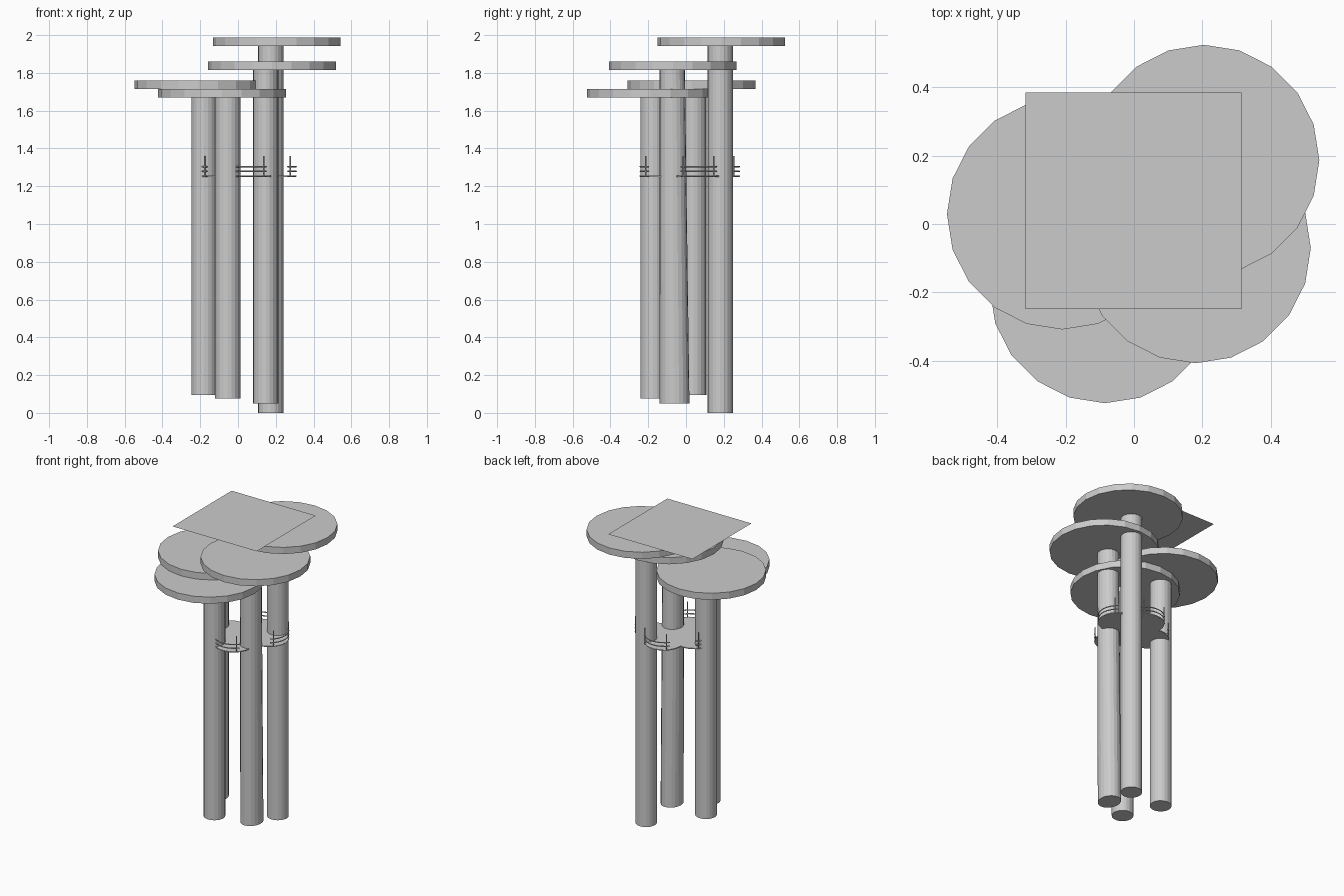
import bpy, math
from mathutils import Vector

if "Cube" in bpy.data.objects:
    bpy.data.objects.remove(bpy.data.objects["Cube"])


def cylinder(name, x, y, z0, z1, r, sides=20):
    # upright cylinder with a vertex on the +x axis
    ring = [(x + r * math.cos(2 * math.pi * i / sides),
             y + r * math.sin(2 * math.pi * i / sides)) for i in range(sides)]
    verts = [(a, b, z0) for a, b in ring] + [(a, b, z1) for a, b in ring]
    faces = [(i, (i + 1) % sides, sides + (i + 1) % sides, sides + i) for i in range(sides)]
    faces += [tuple(range(sides - 1, -1, -1)), tuple(range(sides, 2 * sides))]
    mesh = bpy.data.meshes.new(name)
    mesh.from_pydata(verts, [], faces)
    ob = bpy.data.objects.new(name, mesh)
    bpy.context.collection.objects.link(ob)
    return ob


def rod(name, points, r):
    # thin tube along a path
    curve = bpy.data.curves.new(name, 'CURVE')
    curve.dimensions = '3D'
    curve.bevel_depth = r
    curve.bevel_resolution = 0
    curve.use_fill_caps = True
    spline = curve.splines.new('POLY')
    spline.points.add(len(points) - 1)
    for p, co in zip(spline.points, points):
        p.co = (*co, 1)
    ob = bpy.data.objects.new(name, curve)
    bpy.context.collection.objects.link(ob)


# four poles, each topped by a wide disc: pole x, y, bottom; disc x, y, bottom
columns = [
    (0.173, 0.181, 0.00, 0.205, 0.187, 1.943),
    (0.147, -0.073, 0.05, 0.180, -0.070, 1.815),
    (-0.180, 0.041, 0.095, -0.210, 0.029, 1.715),
    (-0.055, -0.175, 0.075, -0.085, -0.187, 1.67),
]
for n, (px, py, pz, dx, dy, dz) in enumerate(columns, 1):
    pole = cylinder(f"pole_{n}", px, py, pz, dz, 0.067)
    cylinder(f"canopy_disc_{n}", dx, dy, dz, dz + 0.045, 0.338)
    if n == 2:
        # this pole widens slightly at its foot
        for v in pole.data.vertices:
            if v.co.z < 0.1:
                v.co.y = -0.14 + (v.co.y + 0.14) * 1.18

# flat square sheet on top
mesh = bpy.data.meshes.new("top_sheet")
mesh.from_pydata([(-0.318, -0.249, 2), (0.315, -0.249, 2),
                  (0.315, 0.386, 2), (-0.318, 0.386, 2)], [], [(0, 1, 2, 3)])
bpy.context.collection.objects.link(bpy.data.objects.new("top_sheet", mesh))

# clover-shaped balcony between the poles, one railing per lobe
R = 0.12
cylinder("balcony_centre", 0.05, 0.025, 1.25, 1.256, 0.09)
lobes = [(0.188, 0.067, 0), (0.05, 0.163, 90), (-0.088, 0.04, 180), (0.056, -0.123, 270)]
for n, (cx, cy, deg) in enumerate(lobes, 1):
    cylinder(f"balcony_floor_{n}", cx, cy, 1.25, 1.256, R)

    def at(offset, z):
        a = math.radians(deg + offset)
        return Vector((cx + R * math.cos(a), cy + R * math.sin(a), z))

    for k, z in enumerate((1.254, 1.279, 1.304), 1):
        rod(f"railing_{n}_bar_{k}", [at(-52 + 13 * i, z) for i in range(9)], 0.004)
    for k, off in enumerate((-42, 42), 1):
        rod(f"railing_{n}_post_{k}", [at(off, 1.25), at(off, 1.36)], 0.004)
